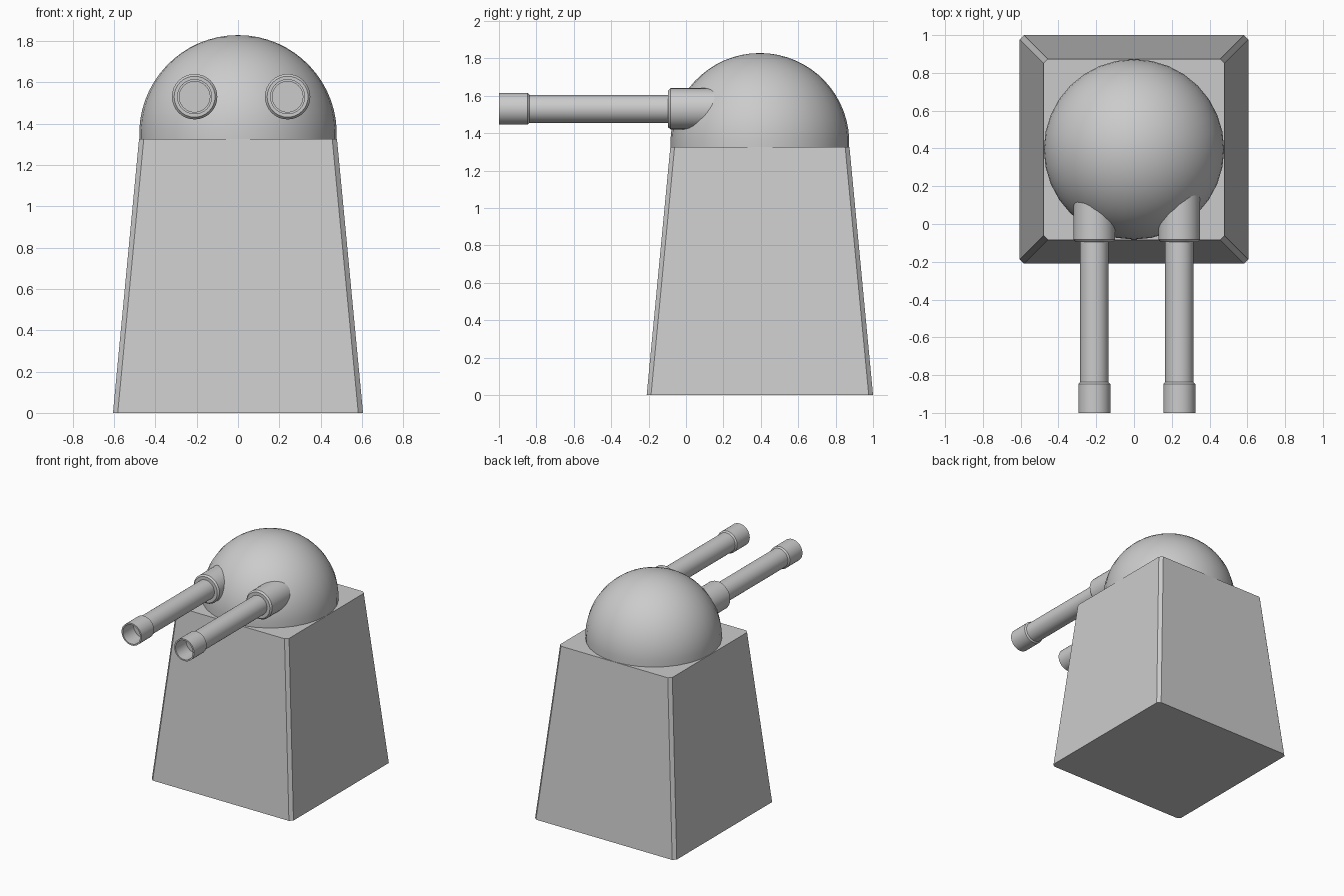
import bpy, bmesh, math
from mathutils import Matrix

if "Cube" in bpy.data.objects:
    bpy.data.objects.remove(bpy.data.objects["Cube"])

CY = 0.395      # centre of the pedestal and dome along y
TOP = 1.325     # height of the pedestal top
GUN_Z = 1.53


def finish(name, bm, smooth=True):
    bmesh.ops.recalc_face_normals(bm, faces=bm.faces)
    mesh = bpy.data.meshes.new(name)
    bm.to_mesh(mesh)
    bm.free()
    ob = bpy.data.objects.new(name, mesh)
    bpy.context.collection.objects.link(ob)
    if smooth:
        bpy.ops.object.select_all(action='DESELECT')
        ob.select_set(True)
        bpy.context.view_layer.objects.active = ob
        bpy.ops.object.shade_smooth_by_angle(angle=math.radians(35))
    return ob


def lathe(name, profile, matrix, steps=32):
    """Spin (radius, height) points about z, then place with a matrix."""
    bm = bmesh.new()
    verts = [bm.verts.new((r, 0, h)) for r, h in profile]
    edges = [bm.edges.new(pair) for pair in zip(verts, verts[1:])]
    bmesh.ops.spin(bm, geom=verts + edges, cent=(0, 0, 0), axis=(0, 0, 1),
                   angle=math.tau, steps=steps)
    bmesh.ops.remove_doubles(bm, verts=bm.verts, dist=1e-4)
    bm.transform(matrix)
    return finish(name, bm)


# Tapered pedestal with narrow chamfered corners
def corner_ring(bm, half, chamfer, z):
    a, b = half, half - chamfer
    pts = [(a, -b), (a, b), (b, a), (-b, a), (-a, b), (-a, -b), (-b, -a), (b, -a)]
    return [bm.verts.new((x, y + CY, z)) for x, y in pts]


bm = bmesh.new()
low = corner_ring(bm, 0.605, 0.023, 0)
high = corner_ring(bm, 0.479, 0.023, TOP)
bm.faces.new(low)
bm.faces.new(high)
for i in range(8):
    j = (i + 1) % 8
    bm.faces.new((low[i], low[j], high[j], high[i]))
finish("pedestal", bm, smooth=False)

# Dome, slightly more than a hemisphere
R = 0.478
arc = [math.radians(-3 + 93 * i / 16) for i in range(17)]
dome = [(0, R * math.sin(arc[0]))] + [(R * math.cos(a), R * math.sin(a)) for a in arc]
lathe("dome", dome, Matrix.Translation((0, CY, TOP + 0.025)))

# Two guns; profile heights run along +y after the rotation
sleeve = [(0, -0.095), (0.099, -0.095), (0.11, -0.083), (0.11, 0.18), (0, 0.18)]
barrel = [(0, -0.87), (0.074, -0.87), (0.074, -1.0), (0.085, -1.0),
          (0.085, -0.847), (0.075, -0.837), (0.075, -0.07), (0, -0.07)]
for side, x in (("left", -0.21), ("right", 0.24)):
    place = Matrix.Translation((x, 0, GUN_Z)) @ Matrix.Rotation(math.radians(-90), 4, 'X')
    lathe(side + "_sleeve", sleeve, place)
    lathe(side + "_barrel", barrel, place)
